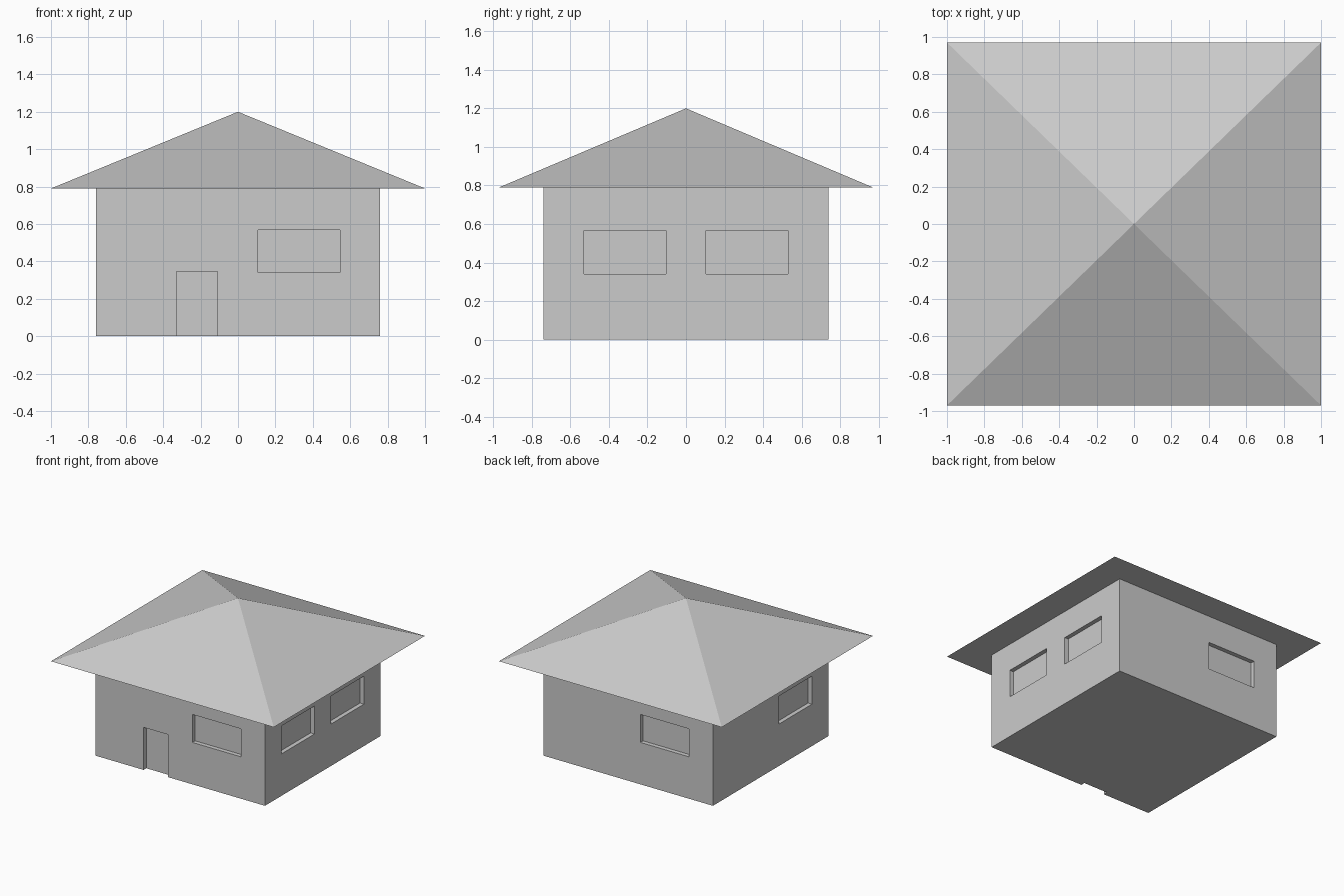
import bpy, bmesh, math
from mathutils import Matrix

if "Cube" in bpy.data.objects:
    bpy.data.objects.remove(bpy.data.objects["Cube"])

HX, HY = 0.76, 0.74          # half size of the walls
EAVE, APEX = 0.79, 1.20      # roof heights
RECESS = 0.035               # depth of door and window openings


def finish(name, bm):
    bmesh.ops.recalc_face_normals(bm, faces=bm.faces)
    mesh = bpy.data.meshes.new(name)
    bm.to_mesh(mesh)
    bm.free()
    obj = bpy.data.objects.new(name, mesh)
    bpy.context.collection.objects.link(obj)
    return obj


def add_box(bm, x0, x1, y0, y1, z0, z1):
    mat = Matrix.Translation(((x0 + x1) / 2, (y0 + y1) / 2, (z0 + z1) / 2))
    mat = mat @ Matrix.Diagonal((x1 - x0, y1 - y0, z1 - z0, 1))
    bmesh.ops.create_cube(bm, size=1, matrix=mat)


# Walls: one solid block
bm = bmesh.new()
add_box(bm, -HX, HX, -HY, HY, 0, EAVE)
walls = finish("walls", bm)

# Openings: each is (wall, start, end, bottom, top) along that wall
WZ = (0.34, 0.567)
openings = [
    ("front", -0.33, -0.11, -0.05, 0.345),   # door
    ("front", 0.108, 0.545, *WZ),
    ("back", -0.545, -0.108, *WZ),
    ("right", -0.53, -0.105, *WZ),
    ("right", 0.105, 0.53, *WZ),
    ("left", -0.53, -0.105, *WZ),
]
bm = bmesh.new()
for wall, a, b, z0, z1 in openings:
    s = -1 if wall in ("front", "left") else 1
    half = HY if wall in ("front", "back") else HX
    d0, d1 = sorted((s * (half - RECESS), s * (half + 0.1)))
    if wall in ("front", "back"):
        add_box(bm, a, b, d0, d1, z0, z1)
    else:
        add_box(bm, d0, d1, a, b, z0, z1)
cutter = finish("opening_cutter", bm)
cutter.hide_render = True
cutter.hide_viewport = True
cutter.display_type = 'WIRE'

cut = walls.modifiers.new("openings", 'BOOLEAN')
cut.operation = 'DIFFERENCE'
cut.solver = 'EXACT'
cut.object = cutter

# Roof: four-sided pyramid with overhanging eaves
bm = bmesh.new()
mat = (Matrix.Translation((0, 0, (EAVE + APEX) / 2))
       @ Matrix.Diagonal((1.0, 0.97, 1, 1))
       @ Matrix.Rotation(math.radians(45), 4, 'Z'))
bmesh.ops.create_cone(bm, cap_ends=True, segments=4, radius1=math.sqrt(2),
                      radius2=0, depth=APEX - EAVE, matrix=mat)
bmesh.ops.remove_doubles(bm, verts=bm.verts, dist=1e-4)
finish("roof", bm)
